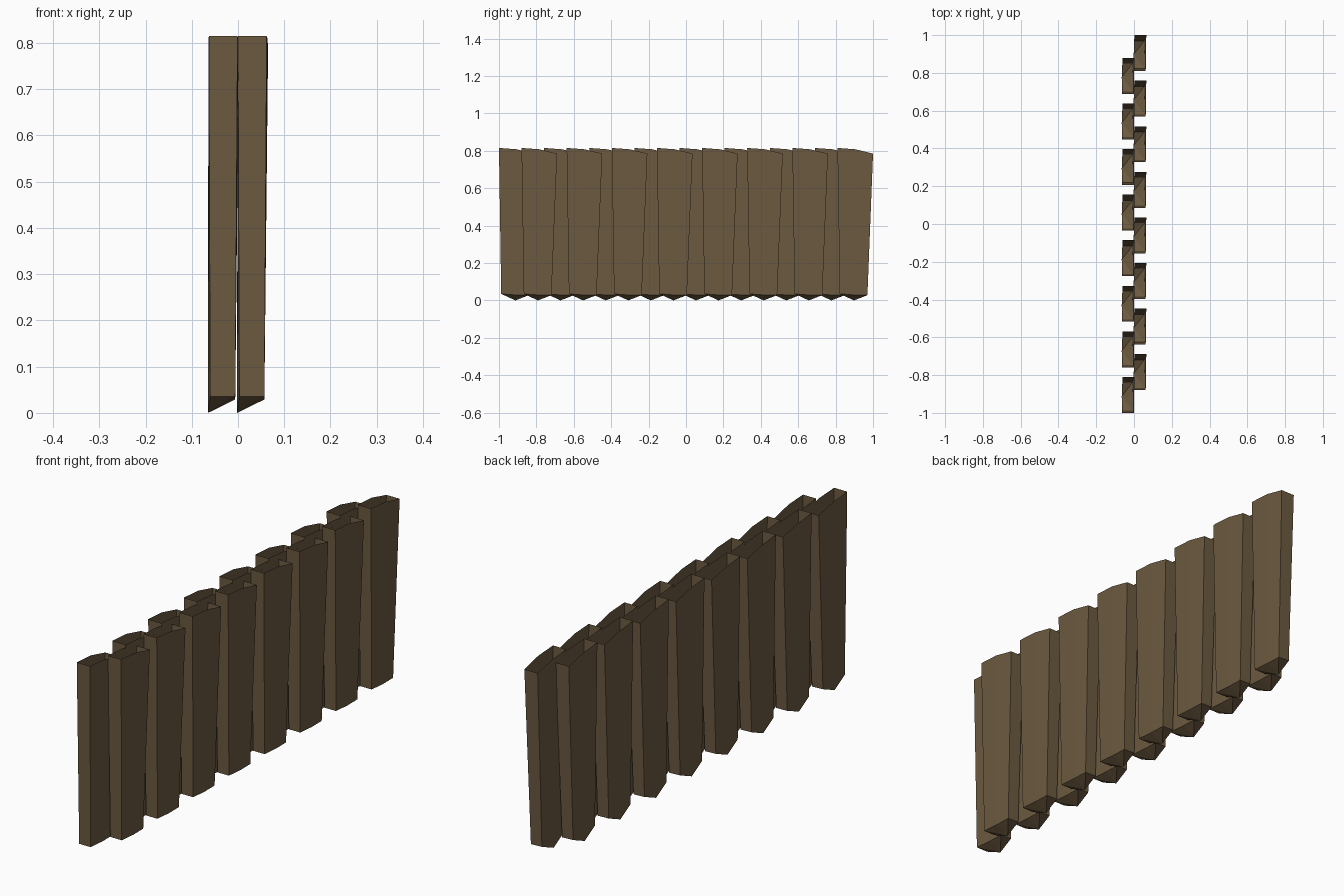
import bpy, bmesh

if "Cube" in bpy.data.objects:
    bpy.data.objects.remove(bpy.data.objects["Cube"])

# Single weathered-wood colour
wood = bpy.data.materials.new("brown wood")
wood.diffuse_color = (0.15, 0.102, 0.052, 1)
wood.use_nodes = True
wood.node_tree.nodes["Principled BSDF"].inputs["Base Color"].default_value = wood.diffuse_color

# Six-sided outline of one hollow stake, counter-clockwise, at foot and rim
FOOT = [(0.003, 0.012, 0.035), (0.057, 0.012, 0.035), (0.057, 0.09, 0.029),
        (0.055, 0.16, 0.028), (0.003, 0.16, 0.03), (-0.002, 0.088, 0.0)]
RIM = [(0.0, 0.0, 0.815), (0.062, 0.0, 0.815), (0.064, 0.095, 0.808),
       (0.065, 0.19, 0.785), (0.002, 0.19, 0.785), (-0.001, 0.095, 0.808)]


def stake_mesh():
    bm = bmesh.new()
    foot = [bm.verts.new(p) for p in FOOT]
    rim = [bm.verts.new(p) for p in RIM]
    # Tapered side walls, open at the top
    for i in range(6):
        j = (i + 1) % 6
        bm.faces.new((foot[i], foot[j], rim[j], rim[i]))
    # Faceted pointed foot, fanned from the lowest corner
    tip = foot[5]
    for i in range(4):
        bm.faces.new((tip, foot[i + 1], foot[i]))
    mesh = bpy.data.meshes.new("stake")
    bm.to_mesh(mesh)
    bm.free()
    mesh.materials.append(wood)
    return mesh


# Two staggered rows of eight overlapping stakes
mesh = stake_mesh()
step = 1.81 / 15
for k in range(16):
    row = "right" if k % 2 else "left"
    stake = bpy.data.objects.new(f"{row}_stake_{k // 2 + 1}", mesh)
    stake.location = (0.0 if k % 2 else -0.063, -1 + k * step, 0)
    bpy.context.collection.objects.link(stake)
